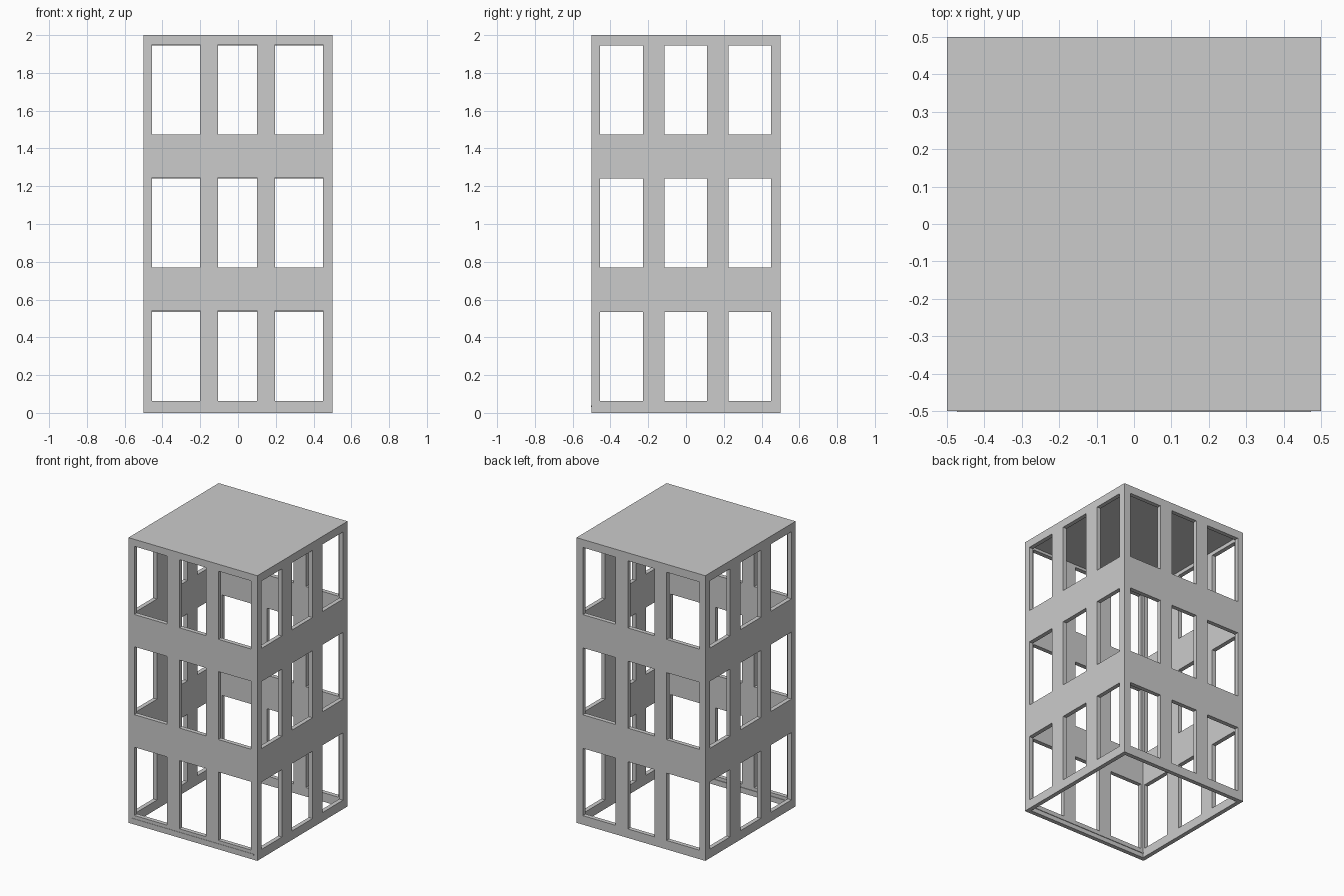
import bpy, bmesh

if "Cube" in bpy.data.objects:
    bpy.data.objects.remove(bpy.data.objects["Cube"])

H, T = 0.5, 0.03          # half width, wall thickness
HEADS = 0.007             # extra head height of the front windows
FRONT_U = [-0.5, -0.455, -0.2, -0.105, 0.1, 0.197, 0.45, 0.5]
SIDE_U = [-0.5, -0.455, -0.227, -0.115, 0.112, 0.225, 0.45, 0.5]
FLOORS = [(0.063, 0.535), (0.77, 1.24), (1.473, 1.944)]

# shared height lines for all walls
ZS = [0.0]
for lo, hi in FLOORS:
    ZS += [lo, hi, hi + HEADS]
ZS.append(2.0)

bm = bmesh.new()


def wall(us, place, raised_heads):
    """Grid wall with a cell left out at every window opening."""
    grid = [[bm.verts.new((*place(u), z)) for z in ZS] for u in us]
    for i in range(len(us) - 1):
        for j in range(len(ZS) - 1):
            zmid = (ZS[j] + ZS[j + 1]) / 2
            top = HEADS if raised_heads else 0
            in_floor = any(lo < zmid < hi + top for lo, hi in FLOORS)
            if i % 2 == 1 and in_floor:
                continue
            bm.faces.new((grid[i][j], grid[i + 1][j],
                          grid[i + 1][j + 1], grid[i][j + 1]))
    return [col[-1].co.copy() for col in grid]


# four walls, running round the plan
rim = wall(FRONT_U, lambda u: (u, -H), True)
rim += wall(SIDE_U, lambda u: (H, u), False)[1:]
rim += wall(FRONT_U[::-1], lambda u: (u, H), False)[1:]
rim += wall(SIDE_U[::-1], lambda u: (-H, u), False)[1:-1]

# flat roof closing the top
bm.faces.new([bm.verts.new(co) for co in rim])
bmesh.ops.remove_doubles(bm, verts=bm.verts[:], dist=0.0005)
loose = [v for v in bm.verts if not v.link_faces]
bmesh.ops.delete(bm, geom=loose, context='VERTS')
bmesh.ops.recalc_face_normals(bm, faces=bm.faces[:])

mesh = bpy.data.meshes.new("building_shell")
bm.to_mesh(mesh)
bm.free()
shell = bpy.data.objects.new("building_shell", mesh)
bpy.context.collection.objects.link(shell)
solid = shell.modifiers.new("wall_thickness", 'SOLIDIFY')
solid.thickness = T
solid.offset = -1
solid.use_even_offset = True

# thin strip along the foot of the front wall
bpy.ops.mesh.primitive_cube_add(size=1, location=(0, -0.484, 0.035))
strip = bpy.context.object
strip.name = "front_base_strip"
strip.scale = (0.946, 0.037, 0.01)
